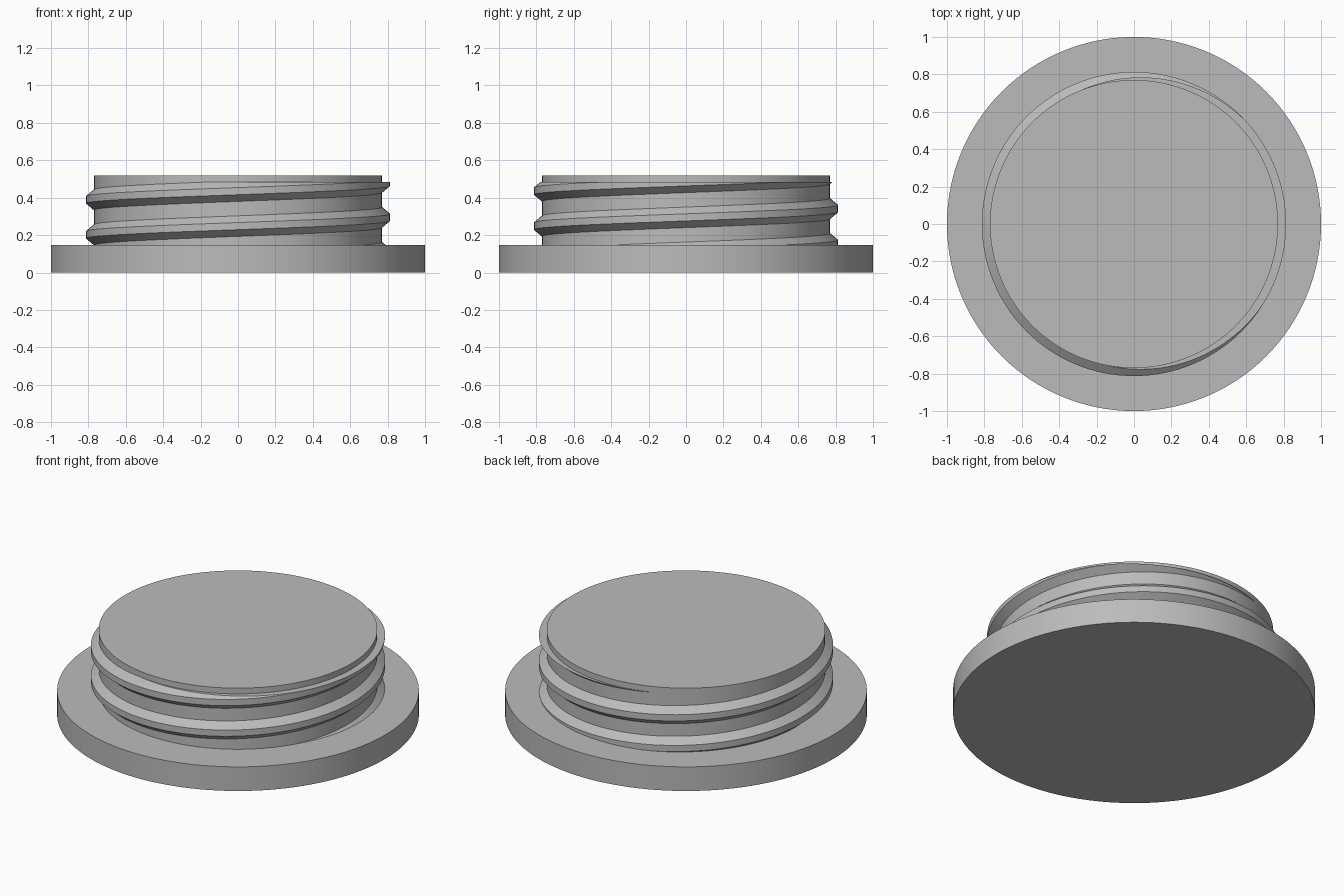
import bpy, bmesh, math

if "Cube" in bpy.data.objects:
    bpy.data.objects.remove(bpy.data.objects["Cube"])

SEGMENTS = 128
BASE_TOP, NECK_TOP, THREAD_TOP = 0.147, 0.52, 0.485
NECK_R, CREST_R = 0.77, 0.813
PITCH, MID_Z = 0.187, 0.295      # thread rise per turn, height at angle zero

grey = bpy.data.materials.new("plain grey")
grey.use_nodes = True
colour = (0.5, 0.5, 0.5, 1)
grey.diffuse_color = colour
grey.node_tree.nodes["Principled BSDF"].inputs["Base Color"].default_value = colour


def finish(obj):
    obj.data.materials.append(grey)
    bpy.ops.object.select_all(action="DESELECT")
    obj.select_set(True)
    bpy.context.view_layer.objects.active = obj
    bpy.ops.object.shade_smooth_by_angle(angle=math.radians(30))


def disc(name, radius, bottom, top):
    bpy.ops.mesh.primitive_cylinder_add(
        vertices=SEGMENTS, radius=radius, depth=top - bottom,
        location=(0, 0, (bottom + top) / 2))
    obj = bpy.context.object
    obj.name = name
    finish(obj)


def thread(name):
    # Trapezoid section swept along a right-handed helix
    section = [(NECK_R - 0.02, -0.055), (NECK_R, -0.055), (CREST_R, -0.019),
               (CREST_R, 0.019), (NECK_R, 0.055), (NECK_R - 0.02, 0.055)]
    first = round((0.075 - MID_Z) / PITCH * SEGMENTS)
    last = round((0.56 - MID_Z) / PITCH * SEGMENTS)
    bm = bmesh.new()
    rings = []
    for i in range(first, last + 1):
        a = math.tau * i / SEGMENTS
        z = MID_Z + PITCH * i / SEGMENTS
        rings.append([bm.verts.new((r * math.cos(a), r * math.sin(a), z + dz))
                      for r, dz in section])
    n = len(section)
    for lower, upper in zip(rings, rings[1:]):
        for j in range(n):
            k = (j + 1) % n
            bm.faces.new((lower[j], upper[j], upper[k], lower[k]))
    bm.faces.new(rings[0])
    bm.faces.new(rings[-1])

    # Trim the run-out flat below the rim and close the cut
    cut = bmesh.ops.bisect_plane(
        bm, geom=bm.verts[:] + bm.edges[:] + bm.faces[:],
        plane_co=(0, 0, THREAD_TOP), plane_no=(0, 0, 1), clear_outer=True)
    rim = [e for e in cut["geom_cut"] if isinstance(e, bmesh.types.BMEdge)]
    bmesh.ops.triangle_fill(bm, edges=rim, use_beauty=True, normal=(0, 0, 1))
    bmesh.ops.recalc_face_normals(bm, faces=bm.faces[:])

    mesh = bpy.data.meshes.new(name)
    bm.to_mesh(mesh)
    bm.free()
    obj = bpy.data.objects.new(name, mesh)
    bpy.context.collection.objects.link(obj)
    finish(obj)


# Wide flange, plug neck and screw thread
disc("base_flange", 1.0, 0, BASE_TOP)
disc("neck", NECK_R, BASE_TOP - 0.02, NECK_TOP)
thread("screw_thread")
